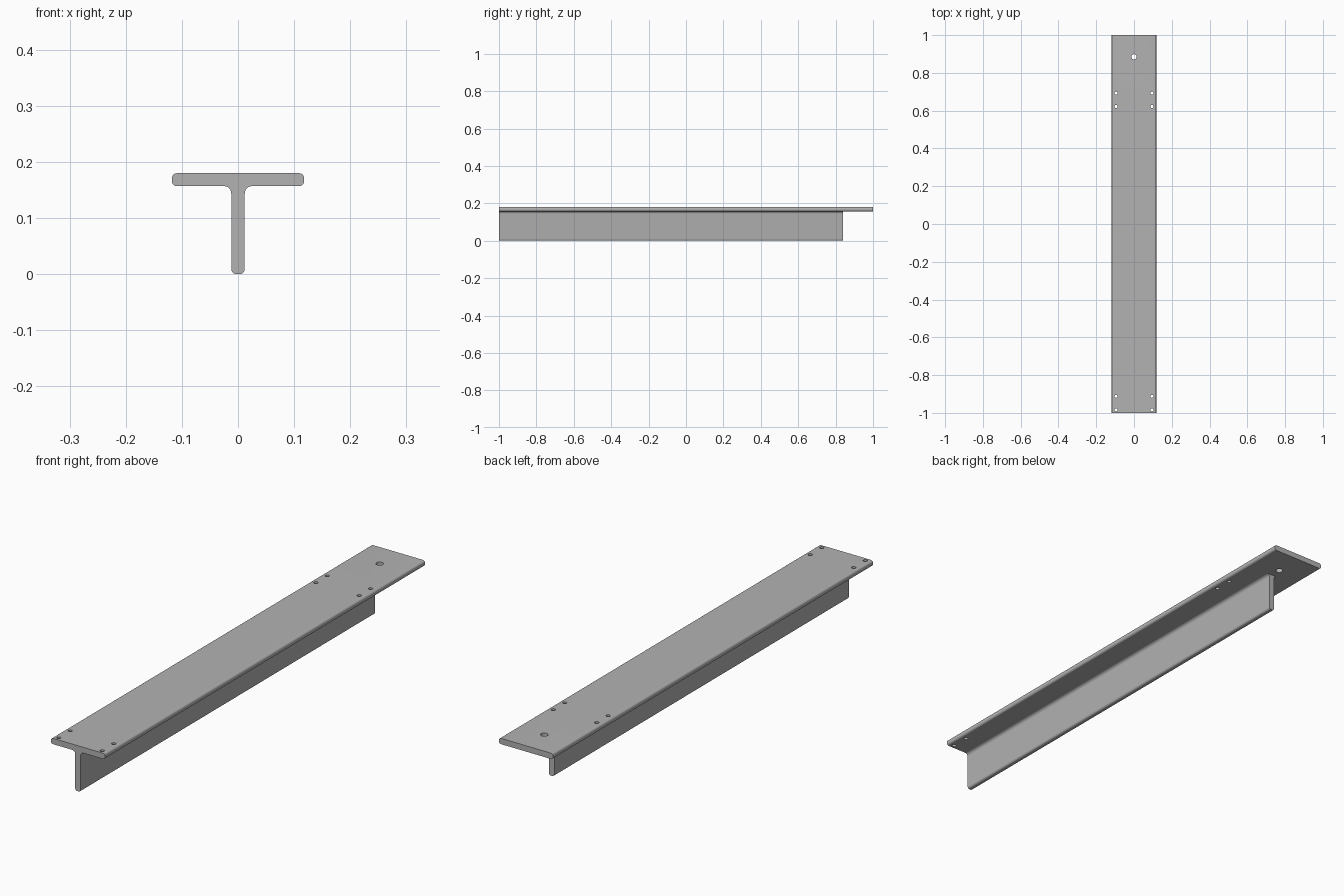
import bpy, bmesh, math

default = bpy.data.objects.get("Cube")
if default:
    bpy.data.objects.remove(default, do_unlink=True)

HALF_W, WEB = 0.118, 0.012        # half widths of flange and web
TOP, UNDER = 0.18, 0.157          # flange heights
ROUND, FILLET = 0.009, 0.013
WEB_END = 0.84

steel = bpy.data.materials.new("steel grey")
steel.use_nodes = True
grey = (0.45, 0.45, 0.45, 1)
steel.diffuse_color = grey
steel.node_tree.nodes["Principled BSDF"].inputs["Base Color"].default_value = grey


def arc(cx, cz, r, start, end, n=6):
    angles = [math.radians(start + (end - start) * i / n) for i in range(n + 1)]
    return [(cx + r * math.cos(a), cz + r * math.sin(a)) for a in angles]


def new_object(name, bm):
    bmesh.ops.recalc_face_normals(bm, faces=bm.faces)
    mesh = bpy.data.meshes.new(name)
    bm.to_mesh(mesh)
    bm.free()
    obj = bpy.data.objects.new(name, mesh)
    bpy.context.collection.objects.link(obj)
    mesh.materials.append(steel)
    return obj


def extrude(name, profile, y0, y1):
    bm = bmesh.new()
    face = bm.faces.new([bm.verts.new((x, y0, z)) for x, z in profile])
    solid = bmesh.ops.extrude_face_region(bm, geom=[face])
    moved = [v for v in solid["geom"] if isinstance(v, bmesh.types.BMVert)]
    bmesh.ops.translate(bm, verts=moved, vec=(0, y1 - y0, 0))
    if face.is_valid and len([f for f in bm.faces if len(f.verts) > 4]) < 2 and len(profile) > 4:
        bm.faces.new(face.verts)
    return new_object(name, bm)


# Right half of the T section, bottom to top, then mirrored
half = arc(WEB - ROUND, ROUND, ROUND, -90, 0)
half += arc(WEB + FILLET, UNDER - FILLET, FILLET, 180, 90)
half += arc(HALF_W - ROUND, UNDER + ROUND, ROUND, -90, 0)
half += arc(HALF_W - ROUND, TOP - ROUND, ROUND, 0, 90)
section = half + [(-x, z) for x, z in reversed(half)]
beam = extrude("t_beam", section, -1, 1)

# Cutter that shortens the web under the rear tongue
notch = [(-0.06, -0.1), (0.06, -0.1), (0.06, UNDER), (-0.06, UNDER)]
cutters = [extrude("web_notch_cutter", notch, WEB_END, 1.1)]

# Cutters for the hanging hole and the paired screw holes
holes = [(0, 0.885, 0.014)]
holes += [(side * 0.095, y, 0.008) for side in (-1, 1)
          for y in (0.693, 0.622, -0.912, -0.984)]
bm = bmesh.new()
for x, y, r in holes:
    made = bmesh.ops.create_cone(bm, cap_ends=True, segments=24, radius1=r,
                                 radius2=r, depth=0.2)
    bmesh.ops.translate(bm, verts=made["verts"], vec=(x, y, TOP))
cutters.append(new_object("hole_cutter", bm))

bpy.context.view_layer.objects.active = beam
beam.select_set(True)
for cutter in cutters:
    cutter.hide_render = True
    mod = beam.modifiers.new(cutter.name, "BOOLEAN")
    mod.operation, mod.solver, mod.object = "DIFFERENCE", "EXACT", cutter
    bpy.ops.object.modifier_apply(modifier=mod.name)
    bpy.data.objects.remove(cutter, do_unlink=True)

bpy.ops.object.shade_smooth_by_angle(angle=math.radians(30))
